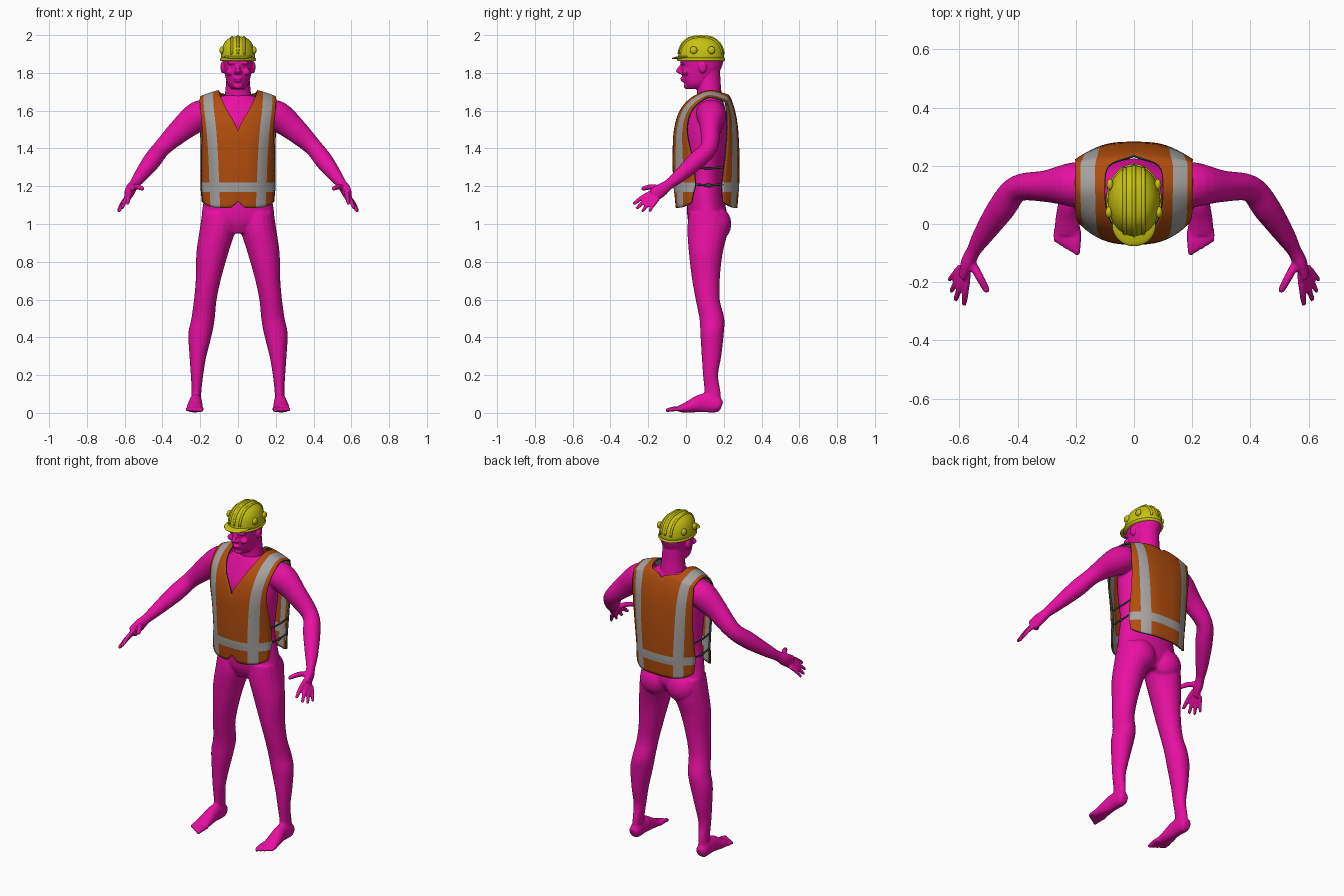
import bpy, bmesh, math
from mathutils import Vector, Matrix

if "Cube" in bpy.data.objects:
    bpy.data.objects.remove(bpy.data.objects["Cube"])


def material(name, *rgb):
    m = bpy.data.materials.new(name)
    m.use_nodes = True
    m.diffuse_color = (*rgb, 1)
    m.node_tree.nodes["Principled BSDF"].inputs["Base Color"].default_value = (*rgb, 1)
    return m


SKIN = material("magenta skin", .8, .005, .36)
ORANGE = material("vest orange", .44, .075, .004)
GREY = material("reflective grey", .38, .37, .36)
DARK = material("dark trim", .03, .05, .045)
YELLOW = material("helmet yellow", .58, .54, .005)


def finish(name, bm, *mats, voxel=0):
    bmesh.ops.recalc_face_normals(bm, faces=bm.faces)
    me = bpy.data.meshes.new(name)
    bm.to_mesh(me)
    bm.free()
    for m in mats:
        me.materials.append(m)
    me.shade_smooth()
    ob = bpy.data.objects.new(name, me)
    bpy.context.collection.objects.link(ob)
    if voxel:  # fuse overlapping volumes into one smooth skin
        r = ob.modifiers.new("fuse", 'REMESH')
        r.mode, r.voxel_size, r.use_smooth_shade = 'VOXEL', voxel, True
        s = ob.modifiers.new("relax", 'SMOOTH')
        s.factor, s.iterations = .5, 4
    return ob


def spline(points, k):
    """Smooth curve through points of any dimension, k steps per span."""
    p = [Vector(q) for q in points]
    p = [2 * p[0] - p[1]] + p + [2 * p[-1] - p[-2]]
    out = []
    for a, b, c, d in zip(p, p[1:], p[2:], p[3:]):
        for i in range(k):
            t = i / k
            out.append(b + (c - a) * t / 2 + (2 * a - 5 * b + 4 * c - d) * t * t / 2
                       + (3 * b - a - 3 * c + d) * t ** 3 / 2)
    return out + [p[-2]]


def sweep(bm, rings, flat=False, mirror=True, k=4, n=20):
    """Loft ellipses (x, y, z, width, depth), level or across the path."""
    path = spline(rings, k)
    for s in ((1, -1) if mirror else (1,)):
        loops = []
        for i, q in enumerate(path):
            u, v = Vector((1, 0, 0)), Vector((0, 1, 0))
            if not flat:
                t = path[min(i + 1, len(path) - 1)].xyz - path[max(i - 1, 0)].xyz
                u = t.cross(Vector((0, 0, 1))).normalized()
                v = u.cross(t).normalized()
            loop = []
            for j in range(n):
                a = math.tau * j / n
                c = q.xyz + u * q[3] * math.cos(a) + v * q[4] * math.sin(a)
                loop.append(bm.verts.new((s * c.x, c.y, max(c.z, .003))))
            loops.append(loop)
        for a, b in zip(loops, loops[1:]):
            for j in range(n):
                bm.faces.new((a[j - 1], a[j], b[j], b[j - 1]))
        bm.faces.new(loops[0])
        bm.faces.new(loops[-1])


def digit(bm, start, end, r, lift=0):
    """Tapered finger or toe with a rounded tip."""
    a, b = Vector(start), Vector(end)
    mid = a.lerp(b, .5) + Vector((0, 0, lift))
    near = a.lerp(b, .93)
    sweep(bm, [(*a, r, r), (*mid, r, r), (*near, r * .8, r * .8), (*b, r * .4, r * .4)], n=10)


def blob(bm, centre, size, mirror=True):
    x, y, z = centre
    for s in ((1, -1) if mirror else (1,)):
        bmesh.ops.create_uvsphere(bm, u_segments=20, v_segments=12, radius=1,
                                  matrix=Matrix.Translation((s * x, y, z)) @ Matrix.Diagonal((*size, 1)))


# Body: torso, legs, arms, hands and feet
bm = bmesh.new()
sweep(bm, [(0, .11, .95, .09, .07), (0, .115, 1.02, .185, .105), (0, .105, 1.12, .183, .1),
           (0, .1, 1.25, .165, .095), (0, .1, 1.4, .175, .115), (0, .105, 1.52, .18, .12),
           (0, .115, 1.62, .15, .09), (0, .12, 1.68, .085, .065)], True, False, n=32)
blob(bm, (.09, .165, 1.0), (.09, .075, .09))
sweep(bm, [(.225, .135, .04, .03, .05), (.22, .14, .11, .026, .043), (.217, .13, .2, .033, .04),
           (.212, .135, .3, .045, .052), (.2, .138, .42, .063, .062), (.185, .137, .5, .062, .066),
           (.173, .115, .6, .06, .064), (.155, .105, .72, .068, .075), (.135, .105, .85, .085, .09),
           (.108, .115, .97, .095, .108), (.1, .115, 1.06, .09, .1)], True)
sweep(bm, [(.14, .13, 1.59, .08, .07), (.21, .135, 1.57, .077, .08), (.3, .13, 1.5, .055, .065),
           (.4, .122, 1.405, .046, .047), (.455, .055, 1.335, .048, .048),
           (.52, -.04, 1.25, .035, .035), (.55, -.09, 1.21, .025, .028),
           (.57, -.13, 1.18, .025, .036), (.586, -.175, 1.15, .016, .038)])
for i, tip in enumerate([(.585, -.28, 1.105), (.615, -.265, 1.08),
                         (.63, -.235, 1.065), (.637, -.195, 1.065)]):
    digit(bm, (.572 + .008 * i, -.175 + .01 * i, 1.17 - .012 * i), tip, .0125 - .0006 * i, .006)
digit(bm, (.56, -.13, 1.19), (.502, -.235, 1.187), .015, .008)
sweep(bm, [(.224, .188, .035, .022, .025), (.224, .165, .042, .033, .042),
           (.224, .09, .052, .034, .05), (.228, .02, .033, .042, .033),
           (.23, -.035, .02, .045, .019)])
for i in range(5):
    x = .194 + .0185 * i
    digit(bm, (x, -.02, .02), (x + .002, -.108 + .011 * i, .014), .0135 - .001 * i, .004)
finish("body", bm, SKIN, voxel=.0065)

# Head with neck, face and ears
bm = bmesh.new()
sweep(bm, [(0, .13, 1.6, .085, .07), (0, .125, 1.67, .072, .066), (0, .12, 1.74, .064, .064),
           (0, .12, 1.82, .06, .06)], True, False)
sweep(bm, [(0, .055, 1.715, .033, .05), (0, .06, 1.74, .055, .068), (0, .07, 1.78, .067, .09),
           (0, .08, 1.82, .074, .104), (0, .085, 1.87, .08, .115), (0, .09, 1.92, .078, .105),
           (0, .09, 1.96, .05, .07)], True, False, n=28)
sweep(bm, [(0, -.015, 1.852, .009, .009), (0, -.033, 1.825, .01, .012),
           (0, -.041, 1.808, .013, .012), (0, -.025, 1.793, .012, .008)], True, False)
blob(bm, (.014, -.028, 1.803), (.009, .012, .009))
blob(bm, (.032, -.016, 1.853), (.028, .016, .009))
blob(bm, (.042, -.002, 1.805), (.024, .018, .018))
blob(bm, (0, -.018, 1.77), (.024, .013, .006), False)
blob(bm, (0, -.014, 1.758), (.02, .013, .007), False)
blob(bm, (0, .006, 1.73), (.025, .018, .016), False)
blob(bm, (.08, .088, 1.83), (.013, .022, .032))
finish("head", bm, SKIN, voxel=.004)


# Vest: half a panel runs from front hem over the shoulder to the back hem
# Row: depth, height, inner edge, outer edge, stripe centre, side wrap
ROWS = [(-.05, 1.085, 0, .183, .118, .09), (-.058, 1.17, 0, .19, .121, .1),
        (-.063, 1.22, 0, .192, .123, .11), (-.066, 1.35, 0, .19, .128, .1),
        (-.06, 1.49, 0, .187, .138, .07), (-.03, 1.6, .056, .195, .15, .05),
        (.03, 1.675, .09, .2, .155, .03), (.12, 1.715, .1, .2, .157, 0),
        (.2, 1.695, .085, .2, .157, 0), (.235, 1.66, 0, .2, .15, -.02),
        (.265, 1.55, 0, .2, .143, -.04), (.277, 1.4, 0, .195, .135, -.06),
        (.277, 1.22, 0, .195, .125, -.08), (.274, 1.17, 0, .193, .123, -.08),
        (.267, 1.085, 0, .188, .12, -.075)]
K, HALF = 5, .025


def steps(a, b, n):
    return [a + (b - a) * i / n for i in range(n)]


bm = bmesh.new()
grid = []
for y, z, inner, outer, mid, wrap in (tuple(r) for r in [list(v) for v in spline(ROWS, K)]):
    inner = max(inner, 0) if inner > .001 else 0
    xs = steps(inner, mid - HALF, 6) + steps(mid - HALF, mid + HALF, 3) \
        + steps(mid + HALF, outer, 3) + [outer]
    shoulder = min(max((z - 1.55) / .15, 0), 1)
    hem = min(max((1.17 - z) / .085, 0), 1)
    line = []
    for x in xs:
        e = x / .19
        notch = .035 * max(0, 1 - x / .035) if y < 0 else 0
        dz = hem * (notch + .035 * e ** 6) - shoulder * .04 * e * e
        line.append(bm.verts.new((x, y + wrap * e ** 3, z + dz)))
    grid.append(line)
for i, (a, b) in enumerate(zip(grid, grid[1:])):
    for j in range(len(a) - 1):
        f = bm.faces.new((a[j], a[j + 1], b[j + 1], b[j]))
        f.material_index = int(6 <= j < 9 or i // K in (1, 12))
vest = finish("vest", bm, ORANGE, GREY, DARK, DARK)
mirror = vest.modifiers.new("mirror", 'MIRROR')
mirror.use_clip = True
solid = vest.modifiers.new("cloth thickness", 'SOLIDIFY')
solid.thickness, solid.offset, solid.material_offset_rim = .01, 0, 2

# Side straps with buckles
bm = bmesh.new()
for z in (1.21, 1.3):
    sweep(bm, [(.187, .04, z, .004, .006), (.192, .12, z - .005, .004, .006),
               (.19, .2, z, .004, .006)], n=8)
blob(bm, (.192, .12, 1.205), (.006, .016, .011))
finish("side_straps", bm, DARK)

# Helmet: boxy dome, rim, peak, ridges and side knobs
def dome(a):
    return max(math.cos(a), 0) ** .75, 1.87 + .123 * math.sin(a) ** .85


bm = bmesh.new()
rings = []
for i in range(13):
    r, z = dome(math.pi / 2 * i / 12.3)
    rings.append((0, .08, z, .091 * r, .122 * r))
sweep(bm, rings, True, False, k=1, n=36)
sweep(bm, [(0, .08, 1.864, .093, .124), (0, .08, 1.87, .096, .127), (0, .08, 1.878, .093, .124)],
      True, False, n=36)
for x in (0, .032):
    fit = math.sqrt(1 - (x / .091) ** 2)
    arc = []
    for i in range(17):
        a = math.pi * (.06 + .88 * i / 16)
        r, z = dome(min(a, math.pi - a))
        side = 1 if a < math.pi / 2 else -1
        arc.append((x, .08 - side * .12 * r * fit, 1.87 + (z - 1.87) * fit ** .6, .007, .007))
    sweep(bm, arc, mirror=x > 0, k=1, n=10)
blob(bm, (.086, .04, 1.92), (.012, .02, .02))
blob(bm, (.082, .135, 1.92), (.012, .02, .02))
helmet = finish("helmet", bm, YELLOW)

bm = bmesh.new()
bmesh.ops.create_uvsphere(bm, u_segments=32, v_segments=10, radius=1,
                          matrix=Matrix.Translation((0, -.005, 1.885)) @ Matrix.Rotation(.12, 4, 'X')
                          @ Matrix.Diagonal((.075, .072, .009, 1)))
finish("helmet_peak", bm, YELLOW)
